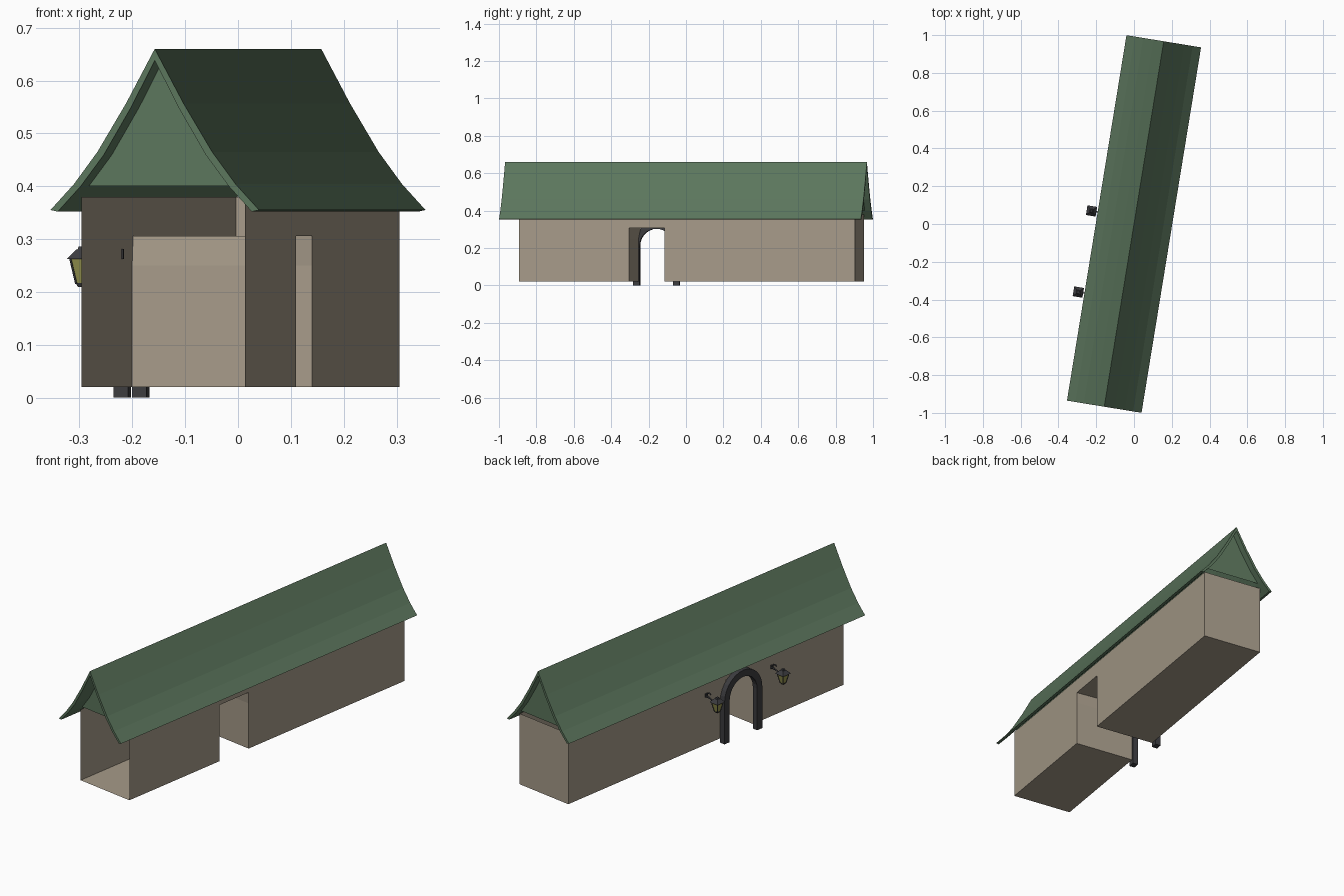
import bpy, bmesh, math
from mathutils import Matrix, Vector

if "Cube" in bpy.data.objects:
    bpy.data.objects.remove(bpy.data.objects["Cube"])

ROT = Matrix.Rotation(math.radians(-9.25), 4, 'Z')   # the house stands slightly turned


def material(name, rgb):
    m = bpy.data.materials.new(name)
    m.diffuse_color = (*rgb, 1)
    m.use_nodes = True
    m.node_tree.nodes["Principled BSDF"].inputs["Base Color"].default_value = m.diffuse_color
    return m


GREEN = material("roof_green", (0.105, 0.18, 0.108))
STONE = material("plaster", (0.38, 0.325, 0.25))
IRON = material("iron", (0.045, 0.045, 0.05))
GLASS = material("glass", (0.30, 0.29, 0.08))


def finish(name, obj_data, mat):
    ob = bpy.data.objects.new(name, obj_data)
    bpy.context.collection.objects.link(ob)
    obj_data.materials.append(mat)
    ob.matrix_world = ROT
    return ob


def from_faces(name, faces, mat):
    """Sheet object from lists of corner points."""
    bm = bmesh.new()
    for f in faces:
        bm.faces.new([bm.verts.new(p) for p in f])
    bmesh.ops.remove_doubles(bm, verts=bm.verts, dist=1e-5)
    me = bpy.data.meshes.new(name)
    bm.to_mesh(me)
    bm.free()
    return finish(name, me, mat)


def extrude(name, profile, offset, mat):
    """Closed solid from a 3D outline moved along an offset."""
    bm = bmesh.new()
    f = bm.faces.new([bm.verts.new(p) for p in profile])
    r = bmesh.ops.extrude_face_region(bm, geom=[f], use_keep_orig=True)
    top = [v for v in r["geom"] if isinstance(v, bmesh.types.BMVert)]
    bmesh.ops.translate(bm, verts=top, vec=Vector(offset))
    bmesh.ops.recalc_face_normals(bm, faces=bm.faces)
    me = bpy.data.meshes.new(name)
    bm.to_mesh(me)
    bm.free()
    return finish(name, me, mat)


def frustum(name, centre, z0, h0, z1, h1, mat):
    """Square tapered block with half widths h0 and h1."""
    bm = bmesh.new()
    mid = Matrix.Translation((centre[0], centre[1], (z0 + z1) / 2))
    bmesh.ops.create_cone(bm, cap_ends=True, segments=4, radius1=h0 * 2 ** .5, radius2=h1 * 2 ** .5,
                          depth=z1 - z0, matrix=mid @ Matrix.Rotation(math.pi / 4, 4, 'Z'))
    me = bpy.data.meshes.new(name)
    bm.to_mesh(me)
    bm.free()
    return finish(name, me, mat)


def rod(name, pts, radius, mat):
    cu = bpy.data.curves.new(name, 'CURVE')
    cu.dimensions = '3D'
    cu.bevel_depth = radius
    cu.bevel_resolution = 1
    cu.use_fill_caps = True
    sp = cu.splines.new('POLY')
    sp.points.add(len(pts) - 1)
    for p, q in zip(sp.points, pts):
        p.co = (*q, 1)
    return finish(name, cu, mat)


# Roof: one curved shell, open underneath
outer = [(0, .66), (.055, .557), (.11, .465), (.155, .404), (.2, .355)]
inner = [(.186, .352), (.142, .400), (.098, .459), (.045, .550), (0, .638)]
half = outer + inner
loop = half + [(-u, z) for u, z in half[-2:0:-1]]
extrude("roof", [(u, -.98, z) for u, z in loop], (0, 1.96, 0), GREEN)

# Gable panels tucked under the roof ends
tri = [(u, z) for u, z in inner[1:]]
tri += [(-u, z) for u, z in tri[-2::-1]]
for label, v in (("front", -.885), ("back", .945)):
    from_faces(label + "_gable", [[(u, v, max(z, .395)) for u, z in tri]], GREEN)

# Walls: thin sheets, open at the front end and top, cut by a passage
W, F, B, Z0, Z1 = .157, -.88, .94, .02, .38
PC = -.187                                            # passage centre


def opening(u, top_half):
    return [(u, PC - .096, Z0), (u, PC - .096, .25), (u, PC - top_half, .306),
            (u, PC + top_half, .306), (u, PC + .096, .25), (u, PC + .096, Z0)]


left, right = opening(-W, .084), opening(W, .096)
faces = [[(s, F, Z0), *op, (s, B, Z0), (s, B, Z1), (s, F, Z1)] for s, op in ((-W, left), (W, right))]
faces += [[left[i], left[i + 1], right[i + 1], right[i]] for i in range(5)]       # passage lining
faces.append([(-W, B, Z0), (W, B, Z0), (W, B, Z1), (-W, B, Z1)])                 # back end
faces += [[(-W, a, Z0), (W, a, Z0), (W, b, Z0), (-W, b, Z0)]
          for a, b in ((F, PC - .096), (PC + .096, B))]                          # floors
from_faces("walls", faces, STONE)

# Arch trim around the passage on the left side
def arc(r, n=14):
    return [(PC + r * math.cos(math.pi * i / n), .212 + r * math.sin(math.pi * i / n)) for i in range(n + 1)]


ro, ri = .125, .091
ring = [(PC + ro, 0)] + arc(ro) + [(PC - ro, 0), (PC - ri, 0)] + arc(ri)[::-1] + [(PC + ri, 0)]
extrude("arch_trim", [(-.160, v, z) for v, z in ring], (-.028, 0, 0), IRON)

# Two hanging lanterns with scrolled brackets
for i, v in enumerate((PC - .216, PC + .219)):
    n, c = f"lantern_{i + 1}_", (-.233, v)
    frustum(n + "base", c, .209, .007, .217, .011, IRON)
    frustum(n + "glass", c, .217, .010, .262, .019, GLASS)
    frustum(n + "cap", c, .262, .026, .280, .010, IRON)
    frustum(n + "finial", c, .280, .008, .286, .006, IRON)
    for sx in (-1, 1):
        for sy in (-1, 1):
            rod(n + "bar", [(c[0] + sx * .010, v + sy * .010, .215),
                            (c[0] + sx * .020, v + sy * .020, .264)], .002, IRON)
    curl = [(-.180 + .013 * math.cos(a), v, .279 + .011 * math.sin(a))
            for a in (math.radians(d) for d in range(150, -91, -30))]
    rod(n + "bracket", [(-.233, v, .284), (-.230, v, .268), (-.215, v, .259), (-.200, v, .260),
                        (-.180, v, .268)] + curl[::-1], .0035, IRON)
    rod(n + "arm", [(-.190, v, .264), (-.155, v, .270)], .0035, IRON)
    frustum(n + "wall_plate", (-.158, v), .262, .004, .281, .004, IRON)
